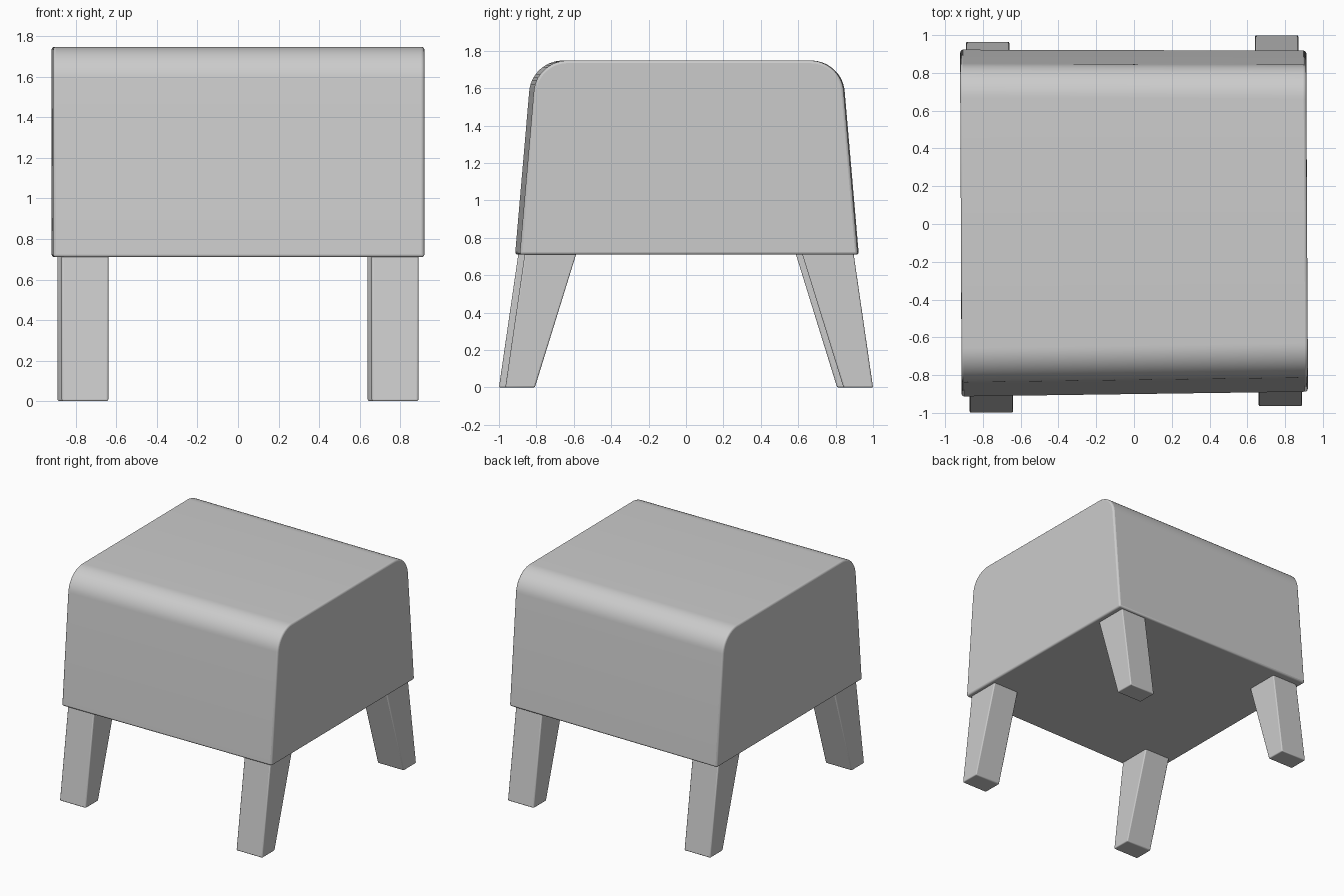
import bpy
import bmesh
from math import cos, sin, pi, radians

cube = bpy.data.objects.get("Cube")
if cube:
    bpy.data.objects.remove(cube, do_unlink=True)

grey = bpy.data.materials.new("grey")
grey.use_nodes = True
colour = (0.6, 0.6, 0.6, 1)
grey.diffuse_color = colour
grey.node_tree.nodes["Principled BSDF"].inputs["Base Color"].default_value = colour


def loft(name, ends, bevel):
    """Join two matching outlines into a closed solid with softened edges."""
    bm = bmesh.new()
    a, b = [[bm.verts.new(p) for p in end] for end in ends]
    bm.faces.new(a)
    bm.faces.new(b[::-1])
    for i in range(len(a)):
        j = (i + 1) % len(a)
        bm.faces.new((a[j], a[i], b[i], b[j]))
    bmesh.ops.recalc_face_normals(bm, faces=bm.faces[:])
    mesh = bpy.data.meshes.new(name)
    bm.to_mesh(mesh)
    bm.free()
    mesh.materials.append(grey)
    ob = bpy.data.objects.new(name, mesh)
    bpy.context.collection.objects.link(ob)
    mod = ob.modifiers.new("soft_edges", "BEVEL")
    mod.width = bevel
    mod.segments = 3
    mod.limit_method = "ANGLE"
    mod.angle_limit = radians(40)
    bpy.ops.object.select_all(action="DESELECT")
    ob.select_set(True)
    bpy.context.view_layer.objects.active = ob
    bpy.ops.object.shade_smooth_by_angle(angle=radians(35))
    return ob


# Cushion: tapered, round-shouldered section running from side to side
STEPS = 14
base, top, shoulder_z, shoulder_y = 0.71, 1.748, 1.57, 0.66


def section(x_front, x_back, front, back):
    half = [(0.917, base)]
    for i in range(STEPS + 1):
        t = radians(5) + (pi / 2 - radians(5)) * i / STEPS
        half.append((shoulder_y + 0.182 * cos(t),
                     shoulder_z + (top - shoulder_z) * sin(t)))
    outline = [(-y + front, z) for y, z in half]
    outline += [(y + back, z) for y, z in reversed(half)]
    return [(x_front if y < 0 else x_back, y, z) for y, z in outline]


loft("cushion", (section(-0.913, -0.92, 0.003, 0.007),
                 section(0.92, 0.912, 0.028, 0.002)), 0.014)


# Legs: tapered front to back, splayed outwards, of even width
def leg(name, x, side, shift):
    def ring(z, inner, outer):
        return [(x + dx * 0.115, side * y + shift, z)
                for dx, y in ((-1, inner), (1, inner), (1, outer), (-1, outer))]
    # the top is hidden just inside the cushion
    return loft(name, (ring(0, 0.825, 0.983), ring(0.73, 0.599, 0.877)), 0.008)


for label, sx in (("left", 1), ("right", -1)):
    for end, sy in (("front", -1), ("back", 1)):
        leg(f"{end}_{label}_leg", sx * 0.765 - sy * 0.01, sy, sx * 0.017)
